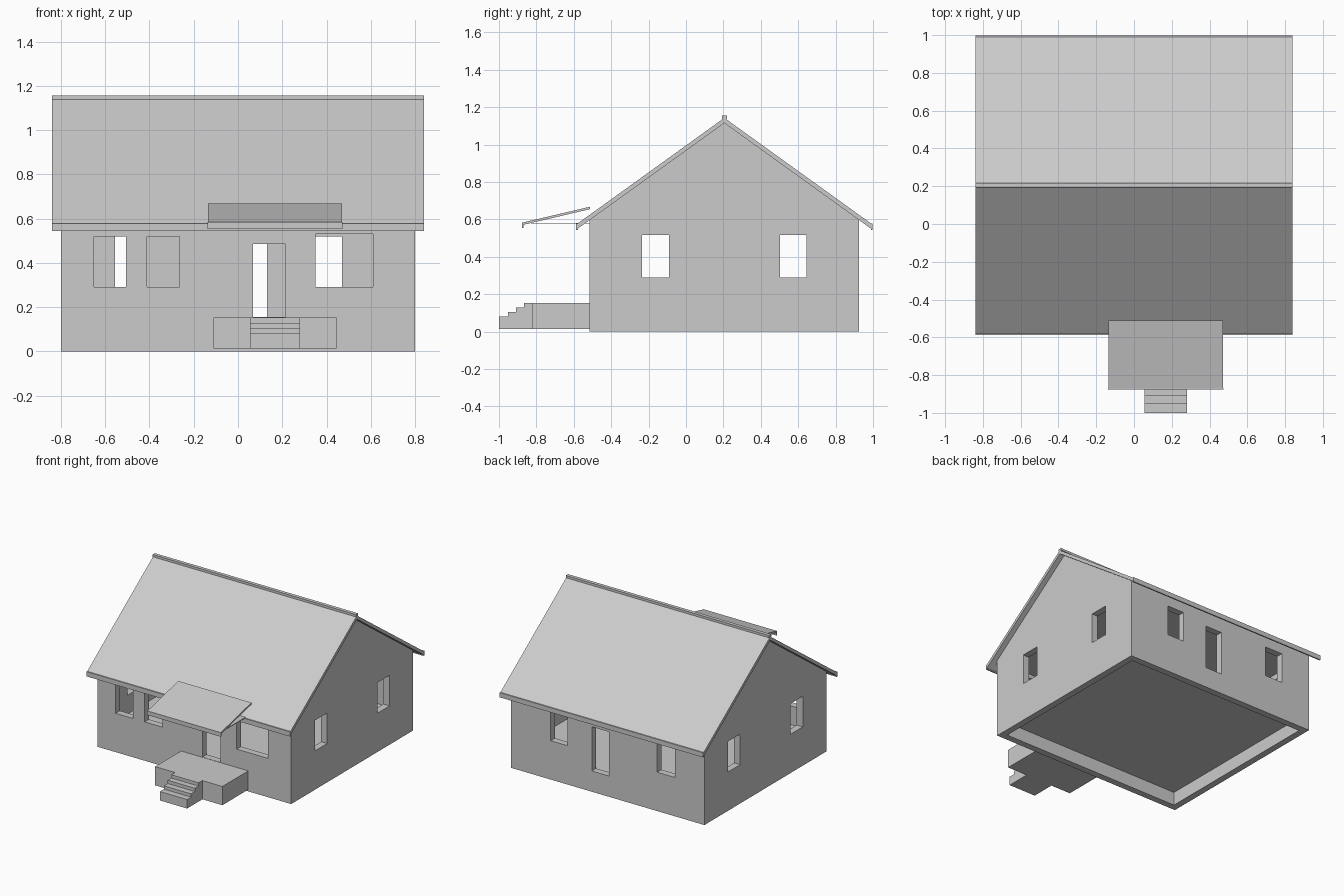
import bpy, bmesh

if "Cube" in bpy.data.objects:
    bpy.data.objects.remove(bpy.data.objects["Cube"])

grey = bpy.data.materials.new("light_grey")
grey.use_nodes = True
COLOR = (0.6, 0.6, 0.6, 1)
grey.diffuse_color = COLOR
grey.node_tree.nodes["Principled BSDF"].inputs["Base Color"].default_value = COLOR


def prism(name, profile, x0, x1):
    """Extrude a closed (y, z) profile along x."""
    bm = bmesh.new()
    face = bm.faces.new([bm.verts.new((x0, y, z)) for y, z in profile])
    new = bmesh.ops.extrude_face_region(bm, geom=[face])["geom"]
    verts = [v for v in new if isinstance(v, bmesh.types.BMVert)]
    bmesh.ops.translate(bm, verts=verts, vec=(x1 - x0, 0, 0))
    bmesh.ops.recalc_face_normals(bm, faces=bm.faces)
    mesh = bpy.data.meshes.new(name)
    bm.to_mesh(mesh)
    bm.free()
    mesh.materials.append(grey)
    obj = bpy.data.objects.new(name, mesh)
    bpy.context.collection.objects.link(obj)
    return obj


def box(name, x, y, z):
    profile = [(y[0], z[0]), (y[1], z[0]), (y[1], z[1]), (y[0], z[1])]
    return prism(name, profile, *x)


def cut(target, name, x, y, z):
    cutter = box(name + "_cutter", x, y, z)
    cutter.hide_render = True
    cutter.hide_set(True)
    cutter.display_type = 'WIRE'
    mod = target.modifiers.new(name, 'BOOLEAN')
    mod.operation = 'DIFFERENCE'
    mod.solver = 'EXACT'
    mod.object = cutter


# Main dimensions
HALF, FRONT, BACK, RIDGE = 0.80, -0.515, 0.925, 0.205
WALL = 0.05
SLOPE = 0.72
UNDER = 1.115


def under(y):
    return UNDER - SLOPE * abs(y - RIDGE)


# Gabled house body
house = prism("house_walls", [(FRONT, 0), (BACK, 0), (BACK, under(BACK)),
                              (RIDGE, UNDER), (FRONT, under(FRONT))], -HALF, HALF)

# Hollow rooms and open foundation
inner_x = (-HALF + WALL, HALF - WALL)
inner_y = (FRONT + WALL, BACK - WALL)
cut(house, "room", inner_x, inner_y, (0.15, 0.56))
cut(house, "foundation", inner_x, inner_y, (-0.1, 0.10))

# Window and door openings
SILL, HEAD = 0.29, 0.518
DOOR = (0.155, 0.485)
front_wall = (FRONT - 0.1, FRONT + 0.1)
back_wall = (BACK - 0.1, BACK + 0.1)
cut(house, "front_window_a", (-0.65, -0.505), front_wall, (SILL, HEAD))
cut(house, "front_window_b", (-0.41, -0.265), front_wall, (SILL, HEAD))
cut(house, "front_wide_window", (0.35, 0.61), front_wall, (SILL, 0.53))
cut(house, "front_door", (0.067, 0.215), front_wall, DOOR)
cut(house, "back_window_a", (-0.555, -0.41), back_wall, (SILL, HEAD))
cut(house, "back_window_b", (0.33, 0.47), back_wall, (SILL, HEAD))
cut(house, "back_door", (-0.01, 0.13), back_wall, DOOR)
cut(house, "side_window_front", (-1, 1), (-0.235, -0.09), (SILL, HEAD))
cut(house, "side_window_back", (-1, 1), (0.503, 0.645), (SILL, HEAD))

# Roof slopes, eave boards and ridge cap
EAVE = 0.785
ROOF = 0.84
for side, label in ((-1, "front"), (1, "back")):
    edge = RIDGE + side * EAVE
    prism(label + "_roof", [(RIDGE, UNDER), (edge, under(edge)),
                            (edge, under(edge) + 0.028), (RIDGE, UNDER + 0.028)], -ROOF, ROOF)
    box(label + "_eave_board", (-ROOF, ROOF),
        sorted((edge - side * 0.002, edge + side * 0.008)), (0.543, 0.578))
box("ridge_cap", (-ROOF, ROOF), (RIDGE - 0.013, RIDGE + 0.013), (1.138, 1.155))

# Porch canopy with front board and thin soffit
prism("canopy", [(-0.875, 0.57), (-0.512, 0.655), (-0.512, 0.668), (-0.875, 0.583)], -0.135, 0.47)
box("canopy_board", (-0.138, 0.473), (-0.877, -0.869), (0.553, 0.584))
box("canopy_soffit", (-0.13, 0.465), (-0.83, FRONT), (0.577, 0.582))

# Porch and steps
box("porch", (-0.11, 0.445), (-0.82, FRONT), (0.013, 0.153))
steps = [(-0.82, 0.013), (-1.0, 0.013)]
treads = [-1.0, -0.953, -0.908, -0.865, -0.82]
for i in range(4):
    z = 0.08 + 0.0245 * i
    steps += [(treads[i], z), (treads[i + 1], z)]
prism("porch_steps", steps, 0.055, 0.28)
